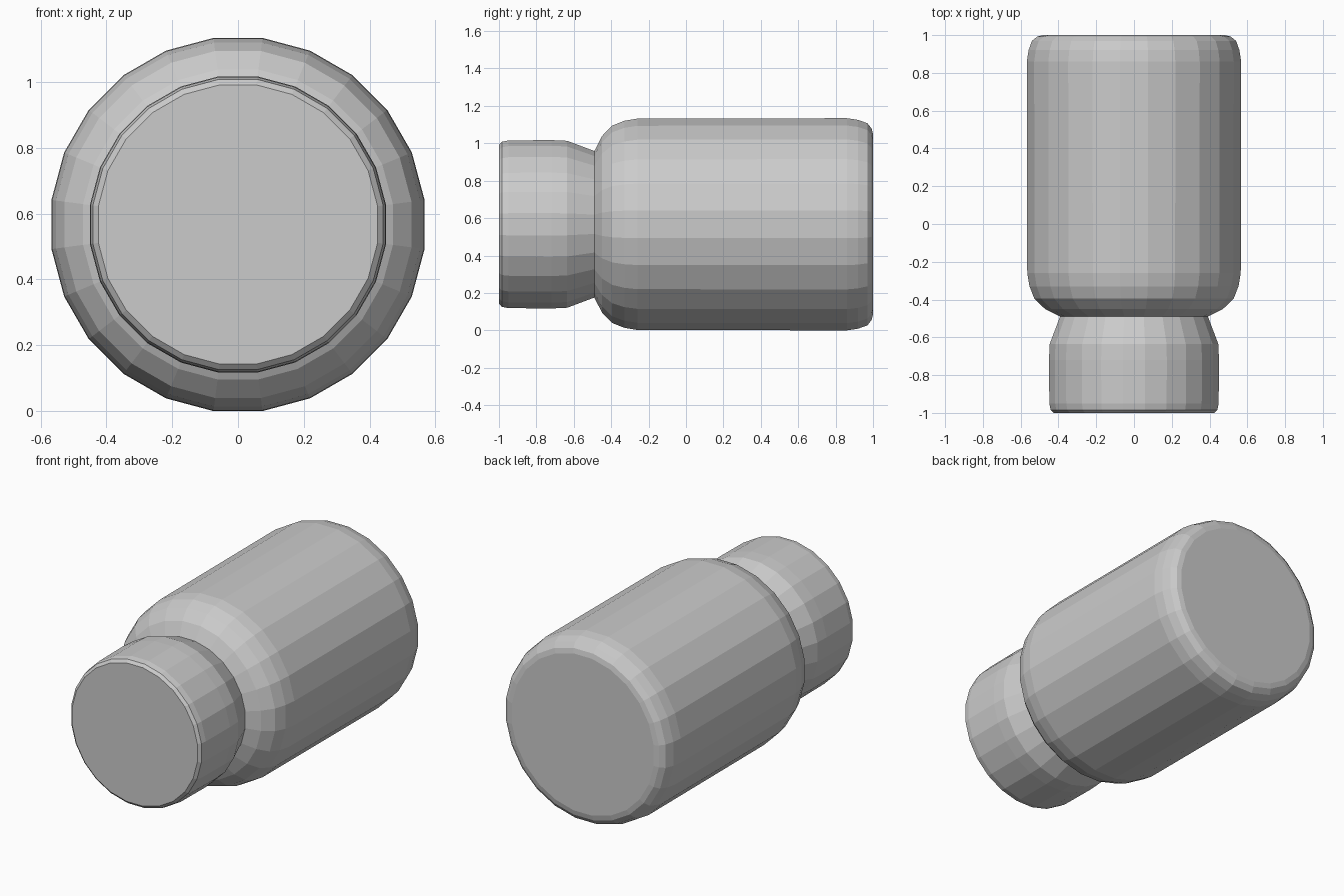
import bpy, bmesh, math

if "Cube" in bpy.data.objects:
    bpy.data.objects.remove(bpy.data.objects["Cube"])

SIDES = 24
AXIS_Z = 0.567


def lathe(name, profile, cap_last):
    """Turn (radius, y) points around the lengthwise axis, closing the outer end."""
    bm = bmesh.new()
    rings = []
    for r, y in profile:
        ring = []
        for i in range(SIDES):
            a = 2 * math.pi * (i + 0.5) / SIDES
            ring.append(bm.verts.new((r * math.cos(a), y, AXIS_Z + r * math.sin(a))))
        rings.append(ring)
    for a, b in zip(rings, rings[1:]):
        for i in range(SIDES):
            j = (i + 1) % SIDES
            bm.faces.new((a[i], a[j], b[j], b[i]))
    if cap_last:
        bm.faces.new(rings[-1])
    bmesh.ops.recalc_face_normals(bm, faces=bm.faces)
    # an open shell is oriented by its end disc direction
    end = max(bm.faces, key=lambda f: len(f.verts))
    if end.normal.y * profile[-1][1] < 0:
        bmesh.ops.reverse_faces(bm, faces=bm.faces)
    mesh = bpy.data.meshes.new(name)
    bm.to_mesh(mesh)
    bm.free()
    obj = bpy.data.objects.new(name, mesh)
    bpy.context.collection.objects.link(obj)
    return obj


# Bottle body: rounded shoulder, straight wall, rounded base
lathe("bottle_body", [(0.395, -0.49), (0.475, -0.45), (0.532, -0.395),
                      (0.558, -0.33), (0.57, -0.26), (0.572, 0.86),
                      (0.563, 0.92), (0.545, 0.97), (0.515, 0.993),
                      (0.485, 1.0)], True)

# Bottle cap: tapered neck joint, straight rim, slightly rounded end
lathe("bottle_cap", [(0.395, -0.49), (0.45, -0.635), (0.454, -0.72),
                     (0.452, -0.95), (0.445, -0.985), (0.428, -1.0)], True)
